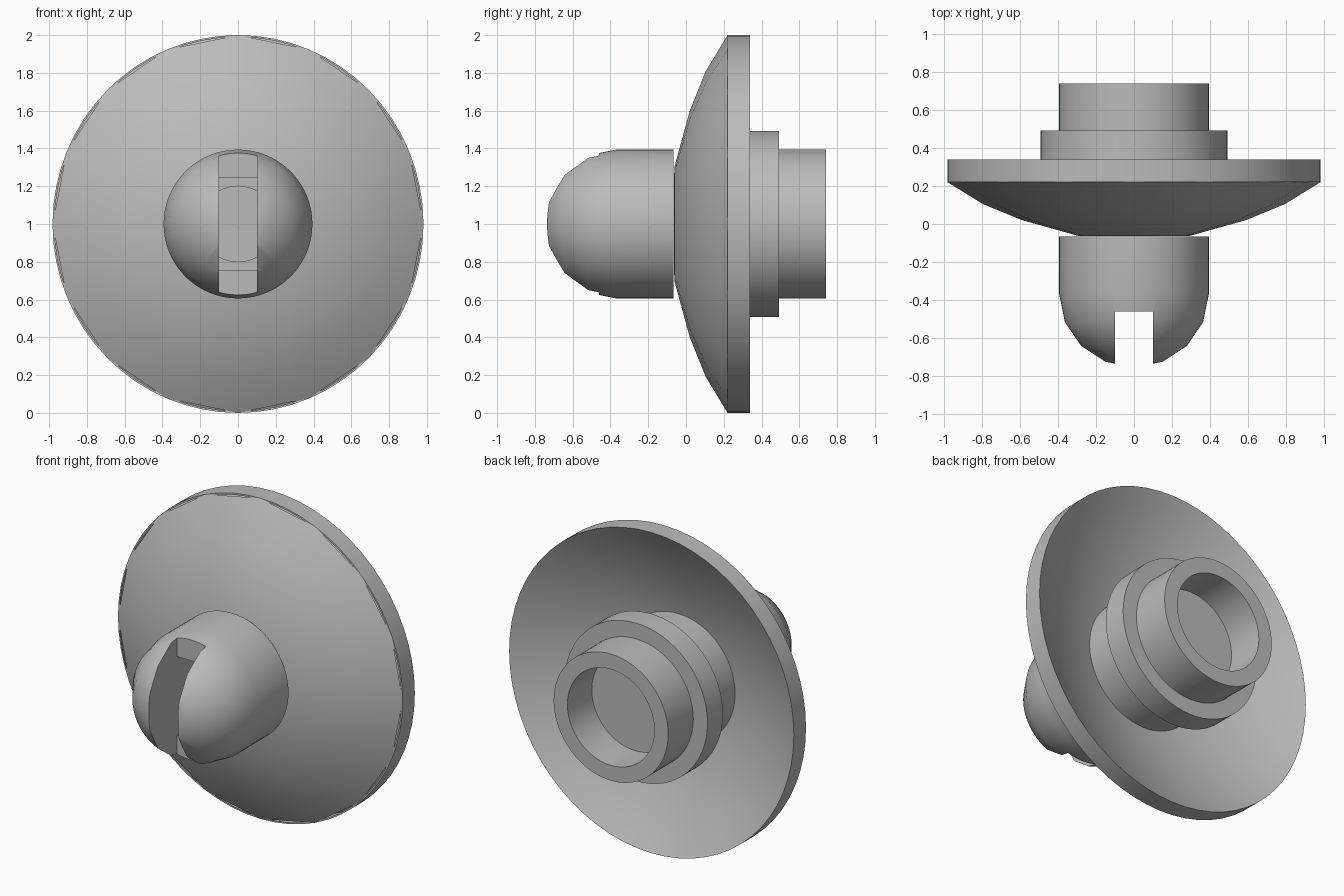
import bpy
import bmesh
import math

if "Cube" in bpy.data.objects:
    bpy.data.objects.remove(bpy.data.objects["Cube"], do_unlink=True)

GREY = (0.5, 0.5, 0.5, 1.0)
grey = bpy.data.materials.new("plain_grey")
grey.use_nodes = True
grey.diffuse_color = GREY
bsdf = next(n for n in grey.node_tree.nodes if n.type == "BSDF_PRINCIPLED")
bsdf.inputs["Base Color"].default_value = GREY
bsdf.inputs["Roughness"].default_value = 0.6


def finish(name, bm):
    bmesh.ops.remove_doubles(bm, verts=bm.verts, dist=1e-5)
    bmesh.ops.recalc_face_normals(bm, faces=bm.faces)
    mesh = bpy.data.meshes.new(name)
    bm.to_mesh(mesh)
    bm.free()
    mesh.materials.append(grey)
    obj = bpy.data.objects.new(name, mesh)
    bpy.context.collection.objects.link(obj)
    return obj


def lathe(name, profile, sides=64, squash=1.0):
    """Spin (radius, y) points around the front-to-back axis at z = 1."""
    bm = bmesh.new()
    rings = []
    for i in range(sides):
        a = 2 * math.pi * i / sides
        rings.append([bm.verts.new((r * math.cos(a) * squash, y, 1 + r * math.sin(a)))
                      for r, y in profile])
    for i in range(sides):
        a, b = rings[i], rings[(i + 1) % sides]
        for j in range(len(profile) - 1):
            quad = [a[j], a[j + 1], b[j + 1], b[j]]
            if profile[j][0] == 0:
                quad.remove(b[j])
            if profile[j + 1][0] == 0:
                quad.remove(b[j + 1])
            bm.faces.new(quad)
    return finish(name, bm)


def box(name, half_x, y0, y1, half_z):
    bm = bmesh.new()
    bmesh.ops.create_cube(bm, size=1)
    for v in bm.verts:
        v.co = (v.co.x * 2 * half_x, y0 + (v.co.y + 0.5) * (y1 - y0),
                1 + v.co.z * 2 * half_z)
    return finish(name, bm)


def select_only(obj):
    bpy.ops.object.select_all(action="DESELECT")
    obj.select_set(True)
    bpy.context.view_layer.objects.active = obj


def combine(obj, other, operation="DIFFERENCE"):
    mod = obj.modifiers.new("combine", "BOOLEAN")
    mod.operation = operation
    mod.solver = "EXACT"
    mod.object = other
    select_only(obj)
    bpy.ops.object.modifier_apply(modifier=mod.name)


# Faceted domed front of the dish
dome = lathe("dish_dome", [(0, -0.064), (0.30, -0.062), (0.60, 0.02),
                           (0.81, 0.105), (1, 0.22)], 16, 0.982)

# Round rim whose hollow back follows the dome at an even thickness
hollow = [(r, 0.34 - 0.31 * (1 - r * r)) for r in (1, 0.9, 0.8, 0.7, 0.6, 0.5, 0.4, 0.3)]
rim = lathe("dish_rim", [(0.99, 0.22), (1, 0.22)] + hollow, 64, 0.982)

# Hub: neck, wide flange and hollow tube
hub = lathe("rear_hub", [(0, 0.0), (0.395, 0.0), (0.395, 0.34), (0.493, 0.34),
                         (0.493, 0.492), (0.395, 0.492), (0.395, 0.74),
                         (0.30, 0.74), (0.30, 0.5), (0, 0.5)])

# Front knob with a rounded tip
arc = [(0.394 * math.cos(math.radians(a)), -0.37 - 0.385 * math.sin(math.radians(a)))
       for a in (0, 22.5, 45, 67.5)]
knob = lathe("front_knob", [(0, -0.065), (0.394, -0.065)] + arc + [(0, -0.755)])

# Slot across the tip, with a deeper pocket and a bore as wide as the slot
slot = box("slot_cutter", 0.1, -0.9, -0.46, 0.6)
pocket = box("pocket_cutter", 0.1, -0.5, -0.32, 0.245)
bore = lathe("bore_cutter", [(0, -0.43), (0.2, -0.43), (0.2, -0.22), (0, -0.22)])
bore_limit = box("bore_limit", 0.1, -0.5, -0.2, 0.5)
combine(bore, bore_limit, "INTERSECT")
for cutter in (slot, pocket, bore):
    combine(knob, cutter)
for helper in (slot, pocket, bore, bore_limit):
    bpy.data.objects.remove(helper, do_unlink=True)

# Smooth shading with crisp edges
for part in (dome, rim, hub, knob):
    select_only(part)
    bpy.ops.object.shade_smooth_by_angle(angle=math.radians(30))
